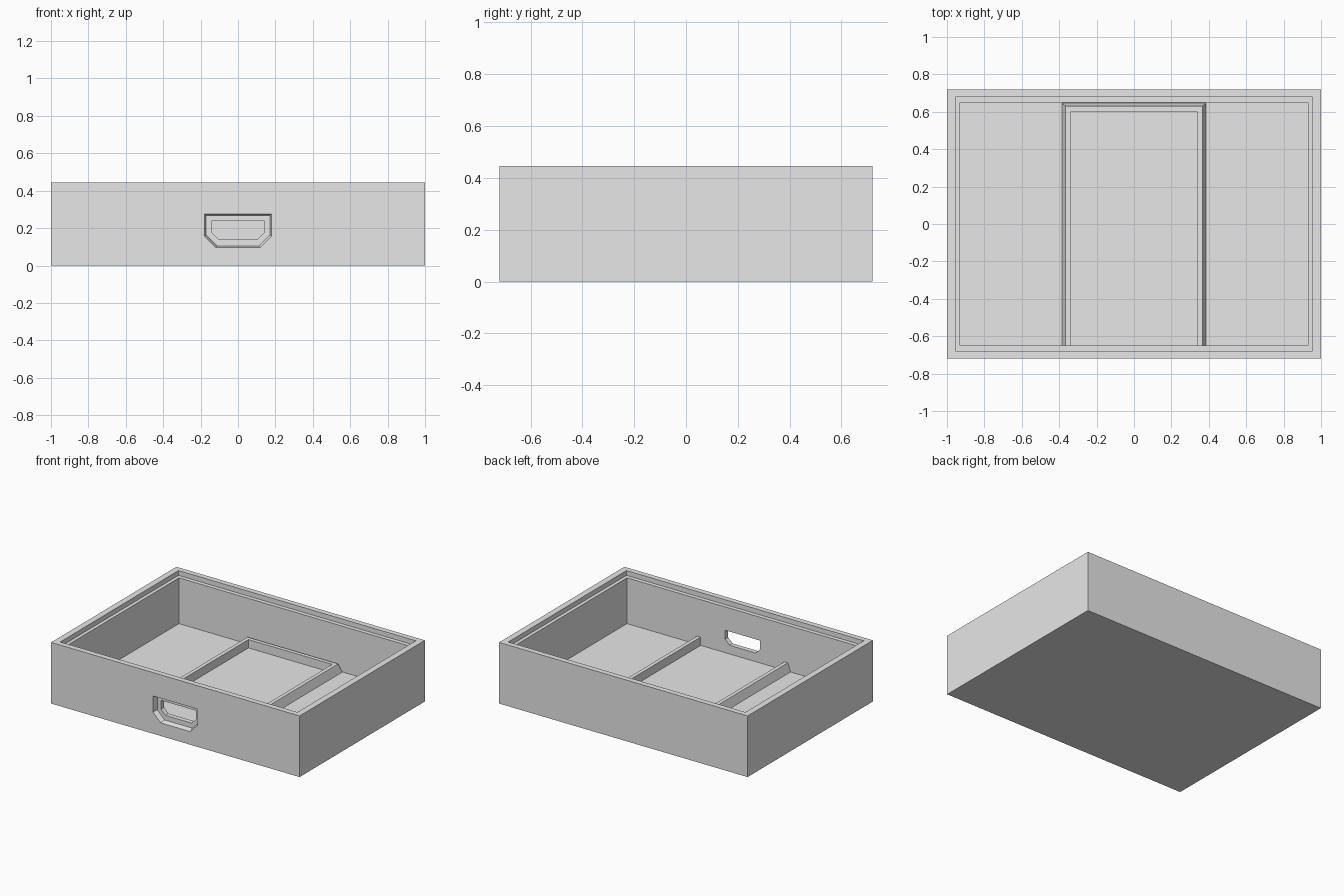
import bpy
import bmesh

cube = bpy.data.objects.get("Cube")
if cube:
    bpy.data.objects.remove(cube, do_unlink=True)

grey = bpy.data.materials.new("plain grey")
grey.use_nodes = True
grey.diffuse_color = (0.8, 0.8, 0.8, 1)
grey.node_tree.nodes["Principled BSDF"].inputs["Base Color"].default_value = (0.8, 0.8, 0.8, 1)


def loft(name, loops, ring=False):
    """Join matching closed loops; cap both ends, or close into a ring."""
    bm = bmesh.new()
    rows = [[bm.verts.new(p) for p in loop] for loop in loops]
    n = len(rows[0])
    for a, b in zip(rows, rows[1:]):
        for i in range(n):
            j = (i + 1) % n
            bm.faces.new((a[i], a[j], b[j], b[i]))
    bm.faces.new(rows[0][::-1])
    bm.faces.new(rows[-1])
    bmesh.ops.recalc_face_normals(bm, faces=bm.faces)
    mesh = bpy.data.meshes.new(name)
    bm.to_mesh(mesh)
    bm.free()
    mesh.materials.append(grey)
    obj = bpy.data.objects.new(name, mesh)
    bpy.context.collection.objects.link(obj)
    return obj


def rect(x, y, z):
    return [(-x, -y, z), (x, -y, z), (x, y, z), (-x, y, z)]


def handle_outline(y, half_w, bottom, top, chamfer):
    return [(-half_w, y, top), (half_w, y, top), (half_w, y, bottom + chamfer),
            (half_w - chamfer, y, bottom), (chamfer - half_w, y, bottom),
            (-half_w, y, bottom + chamfer)]


# Drawer shell with a stepped rim
FLOOR, LEDGE, TOP = 0.077, 0.41, 0.445
shell = loft("drawer_shell", [
    rect(1, 0.72, 0), rect(1, 0.72, TOP),
    rect(0.955, 0.68, TOP), rect(0.955, 0.68, LEDGE),
    rect(0.93, 0.65, LEDGE), rect(0.93, 0.65, FLOOR)])

# Handle: tapered pocket in the front, then a smaller opening through the wall
cutters = [
    loft("handle_pocket_cutter", [
        handle_outline(-0.73, 0.182, 0.093, 0.277, 0.062),
        handle_outline(-0.685, 0.17, 0.105, 0.268, 0.058)]),
    loft("handle_opening_cutter", [
        handle_outline(-0.75, 0.14, 0.14, 0.24, 0.035),
        handle_outline(-0.6, 0.14, 0.14, 0.24, 0.035)])]
for cutter in cutters:
    cutter.hide_render = True
    mod = shell.modifiers.new(cutter.name, "BOOLEAN")
    mod.operation = "DIFFERENCE"
    mod.solver = "EXACT"
    mod.object = cutter

# Bake the cuts and drop the cutters
bpy.context.view_layer.update()
graph = bpy.context.evaluated_depsgraph_get()
baked = bpy.data.meshes.new_from_object(shell.evaluated_get(graph))
shell.modifiers.clear()
shell.data = baked
for cutter in cutters:
    bpy.data.objects.remove(cutter, do_unlink=True)

# U-shaped divider rail: sloped outside, flat top, upright inside
profile = [(0.388, 0.648, FLOOR - 0.005), (0.365, 0.63, 0.138),
           (0.337, 0.602, 0.138), (0.337, 0.602, FLOOR - 0.005)]
path = [(-1, False), (-1, True), (1, True), (1, False)]
loft("divider_rail", [[(side * x, y if back else -0.655, z) for x, y, z in profile]
                      for side, back in path])
